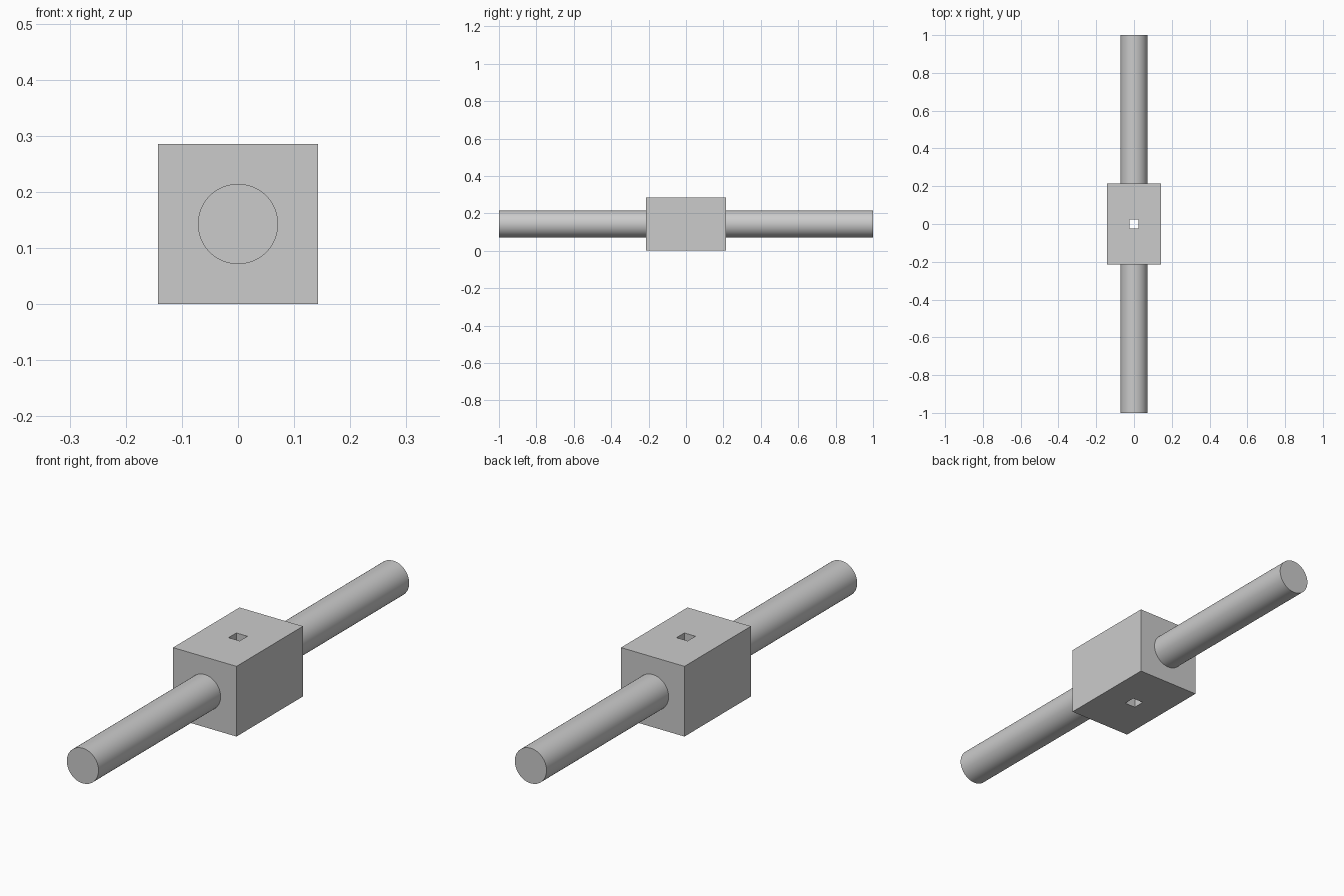
import bpy, bmesh, math

if "Cube" in bpy.data.objects:
    bpy.data.objects.remove(bpy.data.objects["Cube"], do_unlink=True)

HALF_W, HALF_L, HEIGHT = 0.143, 0.214, 0.286
ROD_R, HOLE = 0.0715, 0.025

grey = bpy.data.materials.new("light grey")
grey.use_nodes = True
colour = (0.6, 0.6, 0.6, 1)
grey.diffuse_color = colour
grey.node_tree.nodes["Principled BSDF"].inputs["Base Color"].default_value = colour


# Block with a square hole running straight through from top to bottom
def rectangle(bm, hx, hy, z):
    return [bm.verts.new((sx * hx, sy * hy, z))
            for sx, sy in ((-1, -1), (1, -1), (1, 1), (-1, 1))]


bm = bmesh.new()
outer_low, outer_top = (rectangle(bm, HALF_W, HALF_L, z) for z in (0, HEIGHT))
inner_low, inner_top = (rectangle(bm, HOLE, HOLE, z) for z in (0, HEIGHT))
loops = [outer_low, outer_top, inner_top, inner_low]
for a, b in zip(loops, loops[1:] + loops[:1]):
    for i in range(4):
        j = (i + 1) % 4
        bm.faces.new((a[i], a[j], b[j], b[i]))
bmesh.ops.recalc_face_normals(bm, faces=bm.faces)
mesh = bpy.data.meshes.new("block")
bm.to_mesh(mesh)
bm.free()
block = bpy.data.objects.new("block", mesh)
bpy.context.collection.objects.link(block)
mesh.materials.append(grey)

# Round rods reaching out from the front and back faces
for name, side in (("front_rod", -1), ("back_rod", 1)):
    bpy.ops.mesh.primitive_cylinder_add(
        vertices=64, radius=ROD_R, depth=1 - HALF_L,
        location=(0, side * (1 + HALF_L) / 2, HEIGHT / 2),
        rotation=(math.pi / 2, 0, 0))
    rod = bpy.context.object
    rod.name = name
    rod.data.materials.append(grey)
    bpy.ops.object.shade_smooth_by_angle(angle=math.radians(30))
